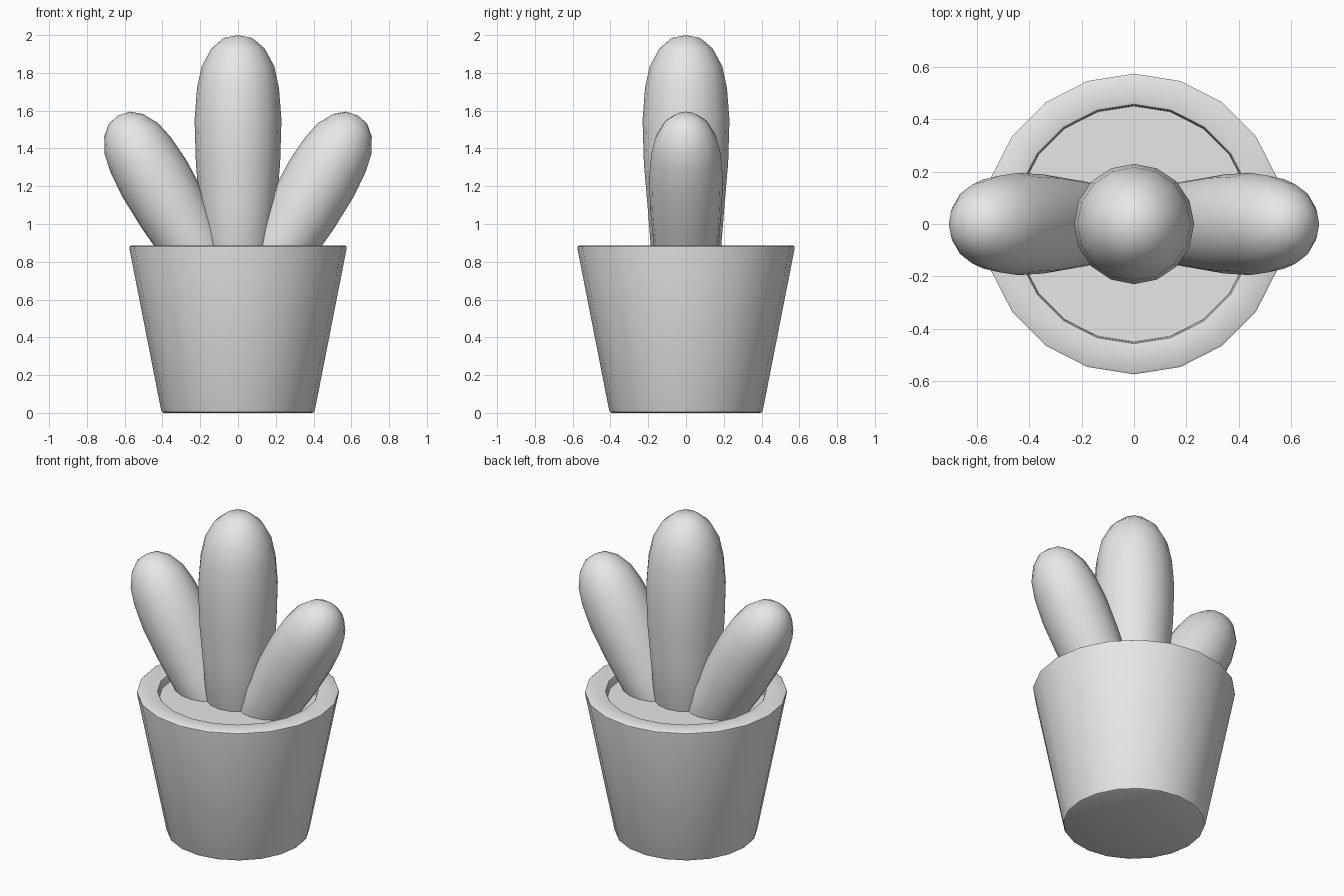
import bpy, math
from mathutils import Matrix, Vector

cube = bpy.data.objects.get("Cube")
if cube:
    bpy.data.objects.remove(cube, do_unlink=True)

grey = bpy.data.materials.new("plain grey")
grey.use_nodes = True
colour = (0.8, 0.8, 0.8, 1)
grey.diffuse_color = colour
grey.node_tree.nodes["Principled BSDF"].inputs["Base Color"].default_value = colour


def lathe(name, profile, sides, matrix=Matrix(), angle=40):
    """Spin (radius, height) points, listed bottom to top, about z."""
    verts, rings = [], []
    for r, z in profile:
        count = sides if r > 0 else 1
        rings.append([len(verts) + i for i in range(count)])
        for i in range(count):
            a = math.tau * i / sides
            verts.append(matrix @ Vector((r * math.cos(a), r * math.sin(a), z)))
    faces = []
    for low, high in zip(rings, rings[1:]):
        for i in range(sides):
            j = (i + 1) % sides
            quad = [low[i % len(low)], low[j % len(low)],
                    high[j % len(high)], high[i % len(high)]]
            faces.append(list(dict.fromkeys(quad)))
    mesh = bpy.data.meshes.new(name)
    mesh.from_pydata(verts, [], faces)
    mesh.materials.append(grey)
    obj = bpy.data.objects.new(name, mesh)
    bpy.context.collection.objects.link(obj)
    bpy.ops.object.select_all(action='DESELECT')
    obj.select_set(True)
    bpy.context.view_layer.objects.active = obj
    bpy.ops.object.shade_smooth_by_angle(angle=math.radians(angle))
    return obj


# Tapered pot with softened rim edges and a recessed well
SOIL = 0.835
lathe("pot", [(0, 0), (0.393, 0), (0.402, 0.004), (0.407, 0.015),
              (0.575, 0.87), (0.575, 0.88), (0.567, 0.885),
              (0.468, 0.885), (0.458, 0.882), (0.453, 0.872),
              (0.45, SOIL - 0.02)], 20)

# Soil disc inside the rim
lathe("soil", [(0.451, SOIL), (0, SOIL)], 20)

# Cactus stem profile, measured down from its tip
stem = [(0, -1.35), (0.12, -1.32), (0.178, -1.17), (0.205, -0.9),
        (0.223, -0.68), (0.23, -0.45), (0.217, -0.28), (0.192, -0.165),
        (0.14, -0.07), (0.075, -0.015), (0, 0)]
# Slimmer towards the soil line
stem[2:4] = [(0.182, -1.17), (0.204, -0.9)]

lathe("middle_stem", stem, 16, Matrix.Translation((0, 0, 2)), 60)

# Two smaller stems leaning outwards
for side, name in ((1, "left_stem"), (-1, "right_stem")):
    place = (Matrix.Translation((side * 0.635, 0, 1.574))
             @ Matrix.Rotation(side * math.radians(30), 4, 'Y')
             @ Matrix.Scale(0.85, 4))
    lathe(name, stem, 16, place, 60)
